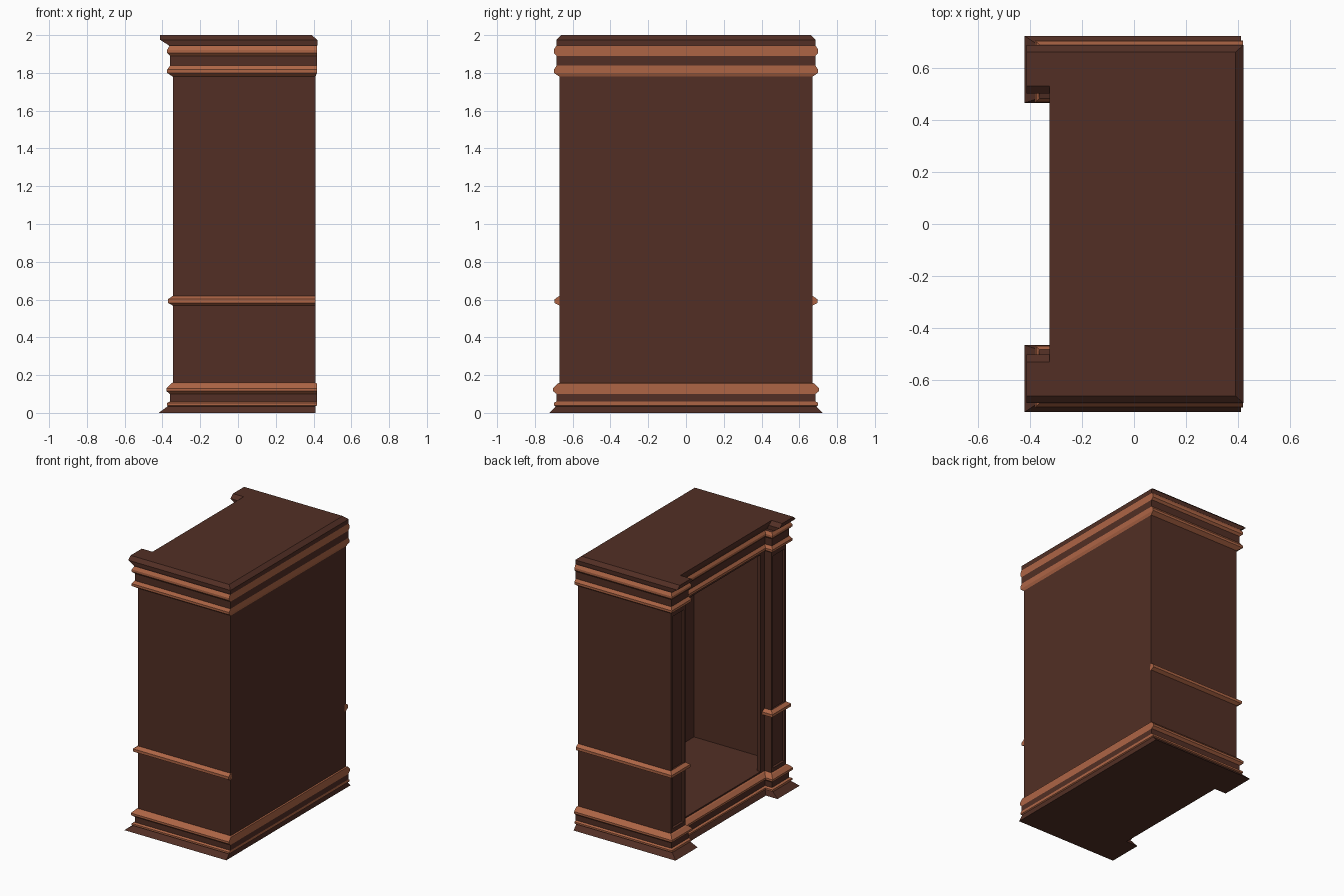
import bpy, bmesh

cube = bpy.data.objects.get("Cube")
if cube:
    bpy.data.objects.remove(cube)


def material(name, rgb):
    m = bpy.data.materials.new(name)
    m.use_nodes = True
    m.diffuse_color = (*rgb, 1)
    bsdf = m.node_tree.nodes["Principled BSDF"]
    bsdf.inputs["Base Color"].default_value = (*rgb, 1)
    bsdf.inputs["Roughness"].default_value = 0.6
    return m


WOOD, TRIM = 0, 1
MATERIALS = [material("dark_wood", (0.084, 0.028, 0.018)),
             material("bronze_trim", (0.42, 0.13, 0.06))]

# Main dimensions of the carcass
FRONT, RECESS, BACK = -0.345, -0.288, 0.41
OUTER, INNER, LINING = 0.67, 0.5, 0.65
FLOOR, HEAD, BELT = 0.17, 1.765, 0.595


def finish(name, bm):
    bmesh.ops.recalc_face_normals(bm, faces=bm.faces)
    mesh = bpy.data.meshes.new(name)
    bm.to_mesh(mesh)
    bm.free()
    for m in MATERIALS:
        mesh.materials.append(m)
    obj = bpy.data.objects.new(name, mesh)
    bpy.context.scene.collection.objects.link(obj)
    return obj


def loft(name, levels):
    """Stack plan outlines; each level is (outline, z, material of the band below)."""
    bm = bmesh.new()
    rings = [[bm.verts.new((x, y, z)) for x, y in pts] for pts, z, _ in levels]
    for low, high, level in zip(rings, rings[1:], levels[1:]):
        for i in range(len(low)):
            j = (i + 1) % len(low)
            face = bm.faces.new((low[i], low[j], high[j], high[i]))
            face.material_index = level[2]
    bm.faces.new(rings[0])
    bm.faces.new(rings[-1])
    return finish(name, bm)


def plan(front, outer, inner, recess, back):
    """Notched outline: two projecting piers with a recess between them."""
    half = [(back, outer), (front, outer), (front, inner), (recess, inner)]
    return half + [(x, -y) for x, y in reversed(half)]


def grown(o):
    return plan(FRONT - o, OUTER + o, INNER - o, RECESS - o, BACK + min(o, 0.008))


def box(name, x0, x1, y0, y1, z0, z1, panel=False):
    bm = bmesh.new()
    bmesh.ops.create_cube(bm, size=1)
    for v in bm.verts:
        v.co.x = x1 if v.co.x > 0 else x0
        v.co.y = y1 if v.co.y > 0 else y0
        v.co.z = z1 if v.co.z > 0 else z0
    if panel:
        # Sunken panel on the face towards -x
        bm.normal_update()
        face = min(bm.faces, key=lambda f: f.calc_center_median().x)
        bmesh.ops.inset_region(bm, faces=[face], thickness=0.025)
        bmesh.ops.inset_region(bm, faces=[face], thickness=0.008, depth=-0.012)
    return finish(name, bm)


# Stepped plinth with two trim mouldings
loft("plinth", [
    (plan(-0.42, 0.722, 0.465, -0.325, BACK), 0, WOOD),
    (plan(-0.372, 0.69, 0.48, -0.308, BACK), 0.035, WOOD),
    (grown(0.03), 0.04, TRIM),
    (grown(0.03), 0.053, TRIM),
    (grown(0.015), 0.06, TRIM),
    (grown(0.015), 0.1, WOOD),
    (grown(0.034), 0.115, TRIM),
    (grown(0.034), 0.13, TRIM),
    (grown(0.01), 0.155, TRIM),
    (grown(0), 0.16, TRIM),
    (grown(0), FLOOR, WOOD)])

# Cornice with two trim mouldings and a chamfered top
loft("cornice", [
    (grown(0), HEAD, WOOD),
    (grown(0), 1.78, WOOD),
    (grown(0.03), 1.8, TRIM),
    (grown(0.03), 1.817, TRIM),
    (grown(0.015), 1.838, TRIM),
    (grown(0.015), 1.89, WOOD),
    (grown(0.03), 1.905, TRIM),
    (grown(0.03), 1.922, TRIM),
    (grown(0.018), 1.942, TRIM),
    (plan(-0.365, 0.685, 0.5, -0.31, 0.42), 1.945, WOOD),
    (plan(-0.412, 0.687, 0.5, -0.325, 0.42), 1.975, WOOD),
    (plan(-0.412, 0.66, 0.53, -0.325, 0.39), 2, WOOD)])

# Back panel
box("back_panel", BACK - 0.02, BACK, -OUTER, OUTER, FLOOR, HEAD)

for side, s in (("left", 1), ("right", -1)):
    def span(a, b):
        return sorted((s * a, s * b))

    # Side wall, door stile and panelled pier
    box(side + "_side_wall", RECESS, BACK, *span(LINING, OUTER), FLOOR, HEAD)
    box(side + "_stile", RECESS, RECESS + 0.03, *span(0.455, LINING), FLOOR, HEAD)
    for part, z0, z1 in (("lower", FLOOR, BELT), ("upper", BELT, HEAD)):
        box(f"{side}_{part}_pier", FRONT, RECESS, *span(INNER, OUTER), z0, z1, True)

    # Belt moulding round the pier and along the side
    def belt(o):
        pts = [(BACK, OUTER + o), (FRONT - o, OUTER + o), (FRONT - o, INNER - o),
               (RECESS, INNER - o), (RECESS, LINING + 0.005), (BACK, LINING + 0.005)]
        return [(x, s * y) for x, y in pts]

    loft(side + "_belt_moulding", [
        (belt(0), 0.568, TRIM), (belt(0.025), 0.582, TRIM),
        (belt(0.025), 0.602, TRIM), (belt(0), 0.62, TRIM)])
